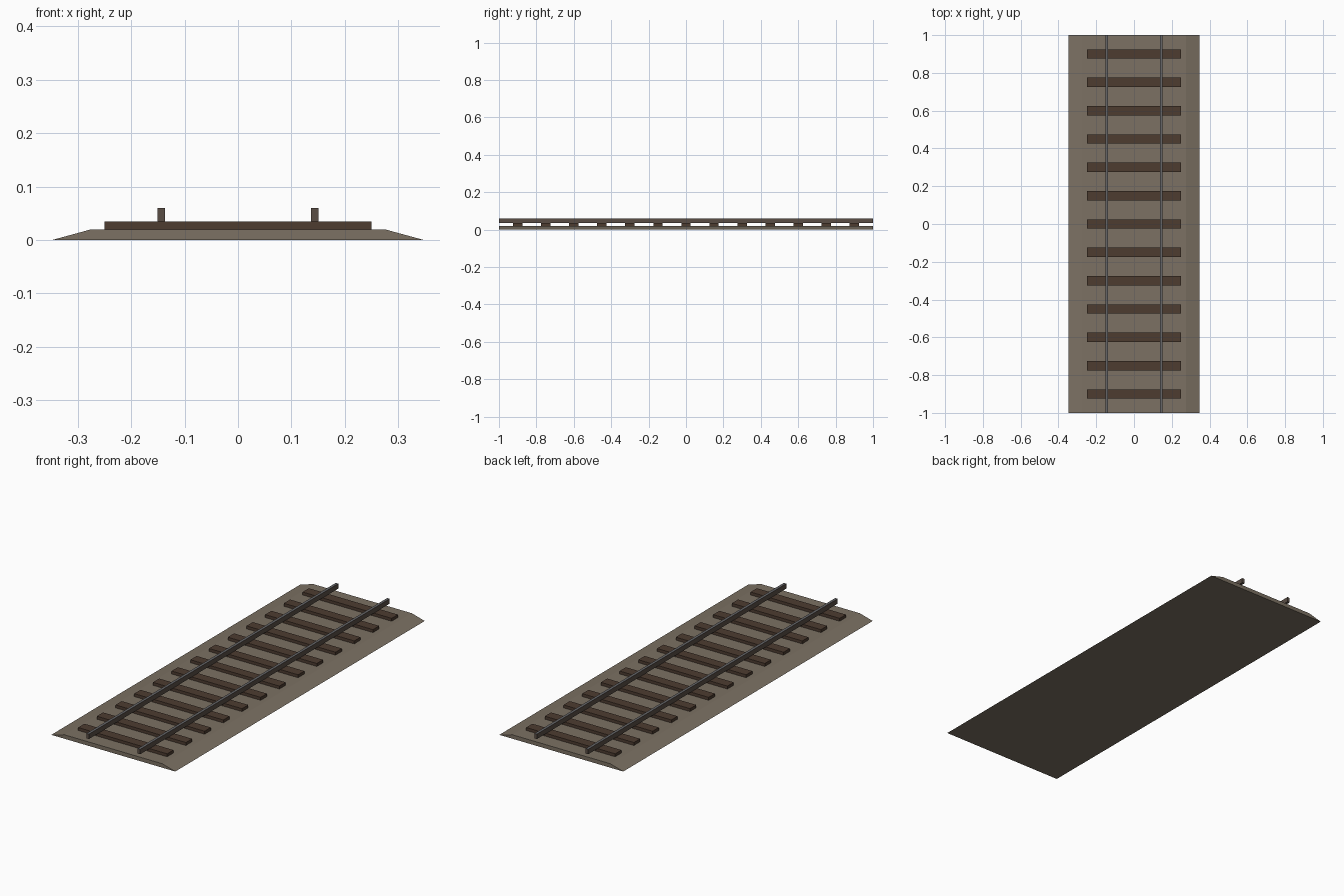
import bpy, bmesh

if "Cube" in bpy.data.objects:
    bpy.data.objects.remove(bpy.data.objects["Cube"])

LENGTH = 2.0


def material(name, rgb):
    m = bpy.data.materials.new(name)
    m.diffuse_color = (*rgb, 1.0)
    m.use_nodes = True
    m.node_tree.nodes["Principled BSDF"].inputs["Base Color"].default_value = m.diffuse_color
    return m


gravel = material("gravel", (0.20, 0.165, 0.125))
wood = material("wood", (0.075, 0.045, 0.03))
rust = material("rusty_steel", (0.10, 0.075, 0.06))
steel = material("worn_steel", (0.13, 0.13, 0.135))


def prism(name, profile, y0, y1, mats):
    """Closed solid from an (x, z) profile extruded along y."""
    bm = bmesh.new()
    face = bm.faces.new([bm.verts.new((x, y0, z)) for x, z in profile])
    ext = bmesh.ops.extrude_face_region(bm, geom=[face])["geom"]
    moved = [v for v in ext if isinstance(v, bmesh.types.BMVert)]
    bmesh.ops.translate(bm, verts=moved, vec=(0, y1 - y0, 0))
    bmesh.ops.recalc_face_normals(bm, faces=bm.faces)
    # a second material, if given, covers the upward faces
    for f in bm.faces:
        if len(mats) > 1 and f.normal.z > 0.9:
            f.material_index = 1
    mesh = bpy.data.meshes.new(name)
    bm.to_mesh(mesh)
    bm.free()
    for m in mats:
        mesh.materials.append(m)
    ob = bpy.data.objects.new(name, mesh)
    bpy.context.collection.objects.link(ob)
    return ob


def rect(x0, x1, z0, z1):
    return [(x0, z0), (x1, z0), (x1, z1), (x0, z1)]


# Ballast bed with sloped shoulders
prism("ballast_bed", [(-0.348, 0), (0.348, 0), (0.275, 0.02), (-0.275, 0.02)],
      -LENGTH / 2, LENGTH / 2, [gravel])

# Sleepers, evenly spaced
for i in range(13):
    y = -0.9 + 0.15 * i
    prism(f"sleeper_{i + 1:02d}", rect(-0.25, 0.25, 0.02, 0.035),
          y - 0.025, y + 0.025, [wood])

# Rails: rusty sides, worn running surface
for name, x in (("left_rail", -0.144), ("right_rail", 0.144)):
    prism(name, rect(x - 0.007, x + 0.007, 0.035, 0.06),
          -LENGTH / 2, LENGTH / 2, [rust, steel])
